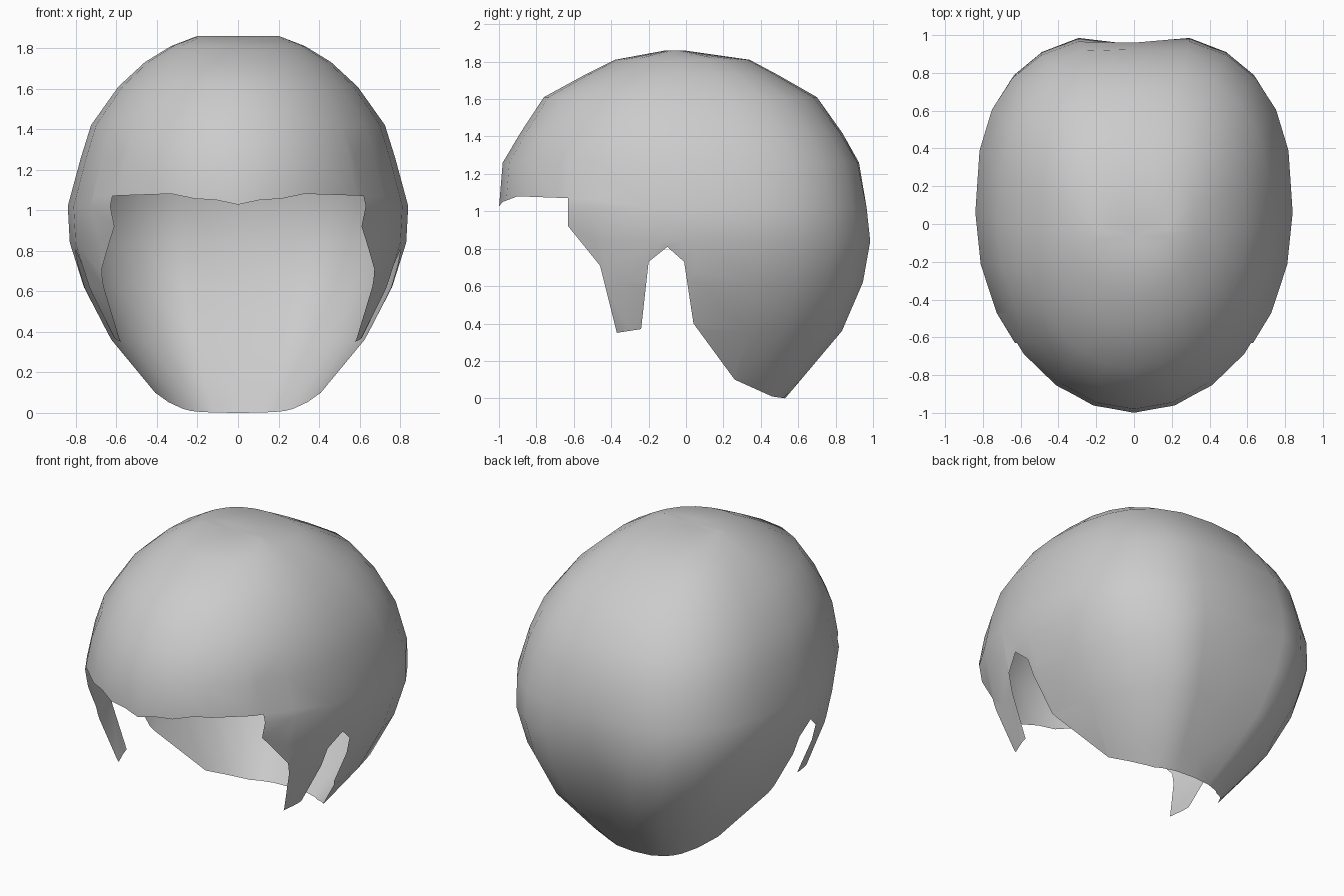
import bpy, bmesh, math
from mathutils import Vector

if "Cube" in bpy.data.objects:
    bpy.data.objects.remove(bpy.data.objects["Cube"])

SEG = 24
# horizontal sections: z, front y, back y, half width, y of widest point, depth of rear groove
RINGS = [
    (0.00, -0.90, 0.53, 0.34, 0.06, 0.00),
    (0.10, -1.00, 0.63, 0.42, 0.06, 0.04),
    (0.36, -1.20, 0.855, 0.625, 0.05, 0.09),
    (0.62, -0.95, 0.97, 0.76, 0.05, 0.09),
    (0.84, -0.93, 1.01, 0.83, 0.06, 0.06),
    (1.02, -1.00, 0.99, 0.84, 0.06, 0.03),
    (1.26, -0.98, 0.94, 0.775, 0.04, 0.015),
    (1.42, -0.885, 0.845, 0.725, 0.00, 0.01),
    (1.61, -0.76, 0.70, 0.59, -0.03, 0.00),
    (1.73, -0.54, 0.49, 0.46, -0.03, 0.00),
    (1.81, -0.38, 0.34, 0.33, -0.03, 0.00),
    (1.86, -0.11, -0.01, 0.20, -0.06, 0.00),
]
# lower edge seen from the side (y, z): hairline, sideburn, ear notch, nape
EDGE = [(-1.01, 1.015), (-0.98, 1.05), (-0.90, 1.08), (-0.63, 1.07), (-0.63, 0.92),
        (-0.46, 0.71), (-0.37, 0.35), (-0.24, 0.37), (-0.20, 0.73), (-0.10, 0.81),
        (-0.01, 0.73), (0.04, 0.40), (0.26, 0.10), (0.46, 0.01), (0.53, 0.0)]
CUT = [(-1.4, 1.015)] + EDGE + [(0.53, -0.3), (-1.4, -0.3)]


def power(v, e):
    return math.copysign(abs(v) ** e, v) if abs(v) > 1e-6 else 0.0


def ring_point(ring, i):
    z, front, back, w, mid, groove = ring
    a = 2 * math.pi * i / SEG
    c, s = math.cos(a), math.sin(a)
    e = 2 / 2.6 if s > 0 else 1.0
    x = w * power(c, e)
    y = mid + power(s, e) * ((back - mid) if s > 0 else (mid - front))
    if i == SEG // 4:
        y -= groove
    return x, y, z


def inside(y, z, poly):
    hit = False
    for (y0, z0), (y1, z1) in zip(poly, poly[1:] + poly[:1]):
        if (z0 > z) != (z1 > z) and y < y0 + (z - z0) * (y1 - y0) / (z1 - z0):
            hit = not hit
    return hit


# domed shell
bm = bmesh.new()
rows = [[bm.verts.new(ring_point(r, i)) for i in range(SEG)] for r in RINGS]
for lo, hi in zip(rows, rows[1:]):
    for i in range(SEG):
        j = (i + 1) % SEG
        bm.faces.new((lo[i], lo[j], hi[j], hi[i]))
pole = bm.verts.new((0, -0.06, 1.852))
for i in range(SEG):
    bm.faces.new((rows[-1][i], rows[-1][(i + 1) % SEG], pole))

# slice along each side-view edge, then remove the face and ear openings
for (y0, z0), (y1, z1) in zip(CUT[:len(EDGE)], CUT[1:len(EDGE) + 1]):
    faces = []
    for f in bm.faces:
        ys = [v.co.y for v in f.verts]
        zs = [v.co.z for v in f.verts]
        if (max(ys) >= min(y0, y1) and min(ys) <= max(y0, y1)
                and max(zs) >= min(z0, z1) and min(zs) <= max(z0, z1)):
            faces.append(f)
    geom = set(faces)
    for f in faces:
        geom.update(f.edges)
        geom.update(f.verts)
    bmesh.ops.bisect_plane(bm, geom=list(geom), dist=1e-5, plane_co=(0, y0, z0),
                           plane_no=Vector((0, z1 - z0, y0 - y1)).normalized())
gone = []
for f in bm.faces:
    c = f.calc_center_median()
    if inside(c.y, c.z, CUT):
        gone.append(f)
bmesh.ops.delete(bm, geom=gone, context='FACES')
bmesh.ops.recalc_face_normals(bm, faces=bm.faces[:])
if sum(f.normal.dot(f.calc_center_median() - Vector((0, 0, 0.8))) for f in bm.faces) < 0:
    bmesh.ops.reverse_faces(bm, faces=bm.faces[:])

mesh = bpy.data.meshes.new("hair_cap")
bm.to_mesh(mesh)
bm.free()
cap = bpy.data.objects.new("hair_cap", mesh)
bpy.context.collection.objects.link(cap)
bpy.context.view_layer.objects.active = cap
cap.select_set(True)
bpy.ops.object.shade_smooth_by_angle(angle=math.radians(50))
